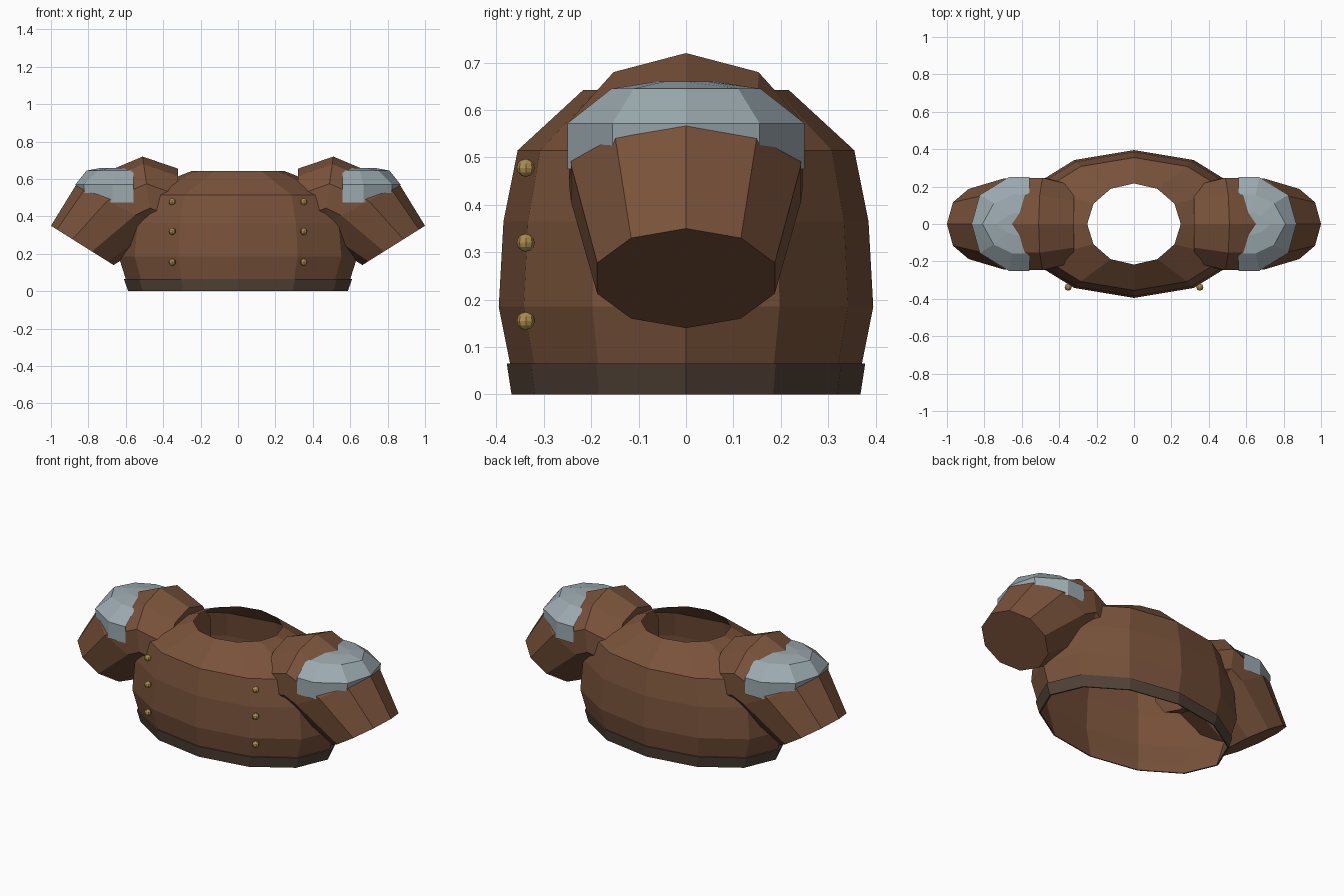
import bpy, bmesh, math
from mathutils import Vector

if "Cube" in bpy.data.objects:
    bpy.data.objects.remove(bpy.data.objects["Cube"])


def material(name, rgb):
    m = bpy.data.materials.new(name)
    m.diffuse_color = (*rgb, 1)
    m.use_nodes = True
    m.node_tree.nodes["Principled BSDF"].inputs["Base Color"].default_value = m.diffuse_color
    return m


LEATHER = material("brown leather", (0.19, 0.085, 0.043))
TRIM = material("dark trim", (0.085, 0.056, 0.038))
STEEL = material("steel", (0.33, 0.40, 0.43))
BRASS = material("brass", (0.40, 0.26, 0.08))


def loft(name, rings, mat, closed=True, caps=()):
    """Skin a list of rings; caps holds the ring indices to fill."""
    bm = bmesh.new()
    rows = [[bm.verts.new(p) for p in r] for r in rings]
    n = len(rows[0])
    for a, b in zip(rows, rows[1:]):
        for i in range(n if closed else n - 1):
            j = (i + 1) % n
            bm.faces.new((a[i], a[j], b[j], b[i]))
    for c in caps:
        bm.faces.new(rows[c])
    bmesh.ops.recalc_face_normals(bm, faces=bm.faces)
    me = bpy.data.meshes.new(name)
    bm.to_mesh(me)
    bm.free()
    me.materials.append(mat)
    ob = bpy.data.objects.new(name, me)
    bpy.context.collection.objects.link(ob)
    return ob


def oval(rx, ry, z, n=12):
    return [(rx * math.cos(math.tau * i / n), ry * math.sin(math.tau * i / n), z)
            for i in range(n)]


def sleeve_ring(s, cx, cz, hx, hz, ry, n=10):
    """Tilted ring: (hx, hz) points from the centre to the top vertex."""
    out = []
    for i in range(n):
        a = math.tau * i / n
        out.append((s * (cx + hx * math.cos(a)), ry * math.sin(a), cz + hz * math.cos(a)))
    return out


# Torso: open shell from hem to neck hole
torso = [(0.578, 0.362, 0), (0.60, 0.371, 0.065), (0.638, 0.395, 0.185),
         (0.62, 0.385, 0.365), (0.57, 0.355, 0.515), (0.25, 0.217, 0.642)]
loft("torso", [oval(*r) for r in torso], LEATHER)

# Hem band around the bottom edge
hem = [(0.578, 0.362, 0), (0.587, 0.368, 0), (0.61, 0.378, 0.065), (0.60, 0.371, 0.065)]
loft("hem_band", [oval(*r) for r in hem], TRIM)

# Sleeves: centre x, centre z, tilt x, tilt z, half depth
sleeve = [(0.32, 0.45, 0.0, 0.205, 0.215), (0.48, 0.51, 0.03, 0.21, 0.26),
          (0.625, 0.445, 0.24, 0.125, 0.255), (0.8325, 0.245, 0.1675, 0.105, 0.197)]

# Shoulder plates: half outlines (x, y) and height, from skirt to crown
plate = [(0.475, [(0.56, 0.25), (0.67, 0.25), (0.815, 0.155), (0.855, 0.0)]),
         (0.572, [(0.56, 0.25), (0.67, 0.25), (0.825, 0.155), (0.866, 0.06), (0.868, 0.0)]),
         (0.645, [(0.56, 0.157), (0.65, 0.157), (0.75, 0.11), (0.81, 0.0)]),
         (0.66, [(0.56, 0.06), (0.62, 0.06), (0.68, 0.045), (0.73, 0.0)])]

for s, side in ((1, "right"), (-1, "left")):
    loft(side + "_sleeve", [sleeve_ring(s, *r) for r in sleeve], LEATHER, caps=(0, 3))

    rings = []
    for z, half in plate:
        pts = half[:3] + half[-1:]
        outline = pts + [(x, -y) for x, y in pts[-2::-1]]
        rings.append([(s * x, y, z) for x, y in outline])
    loft(side + "_shoulder_plate", rings, STEEL, closed=False, caps=(3,))

    # Buttons down the front
    for k, z in enumerate((0.155, 0.32, 0.478)):
        bpy.ops.mesh.primitive_uv_sphere_add(segments=8, ring_count=6, radius=0.019,
                                             location=(s * 0.352, -0.338, z))
        b = bpy.context.object
        b.name = f"{side}_button_{k + 1}"
        b.data.materials.append(BRASS)
